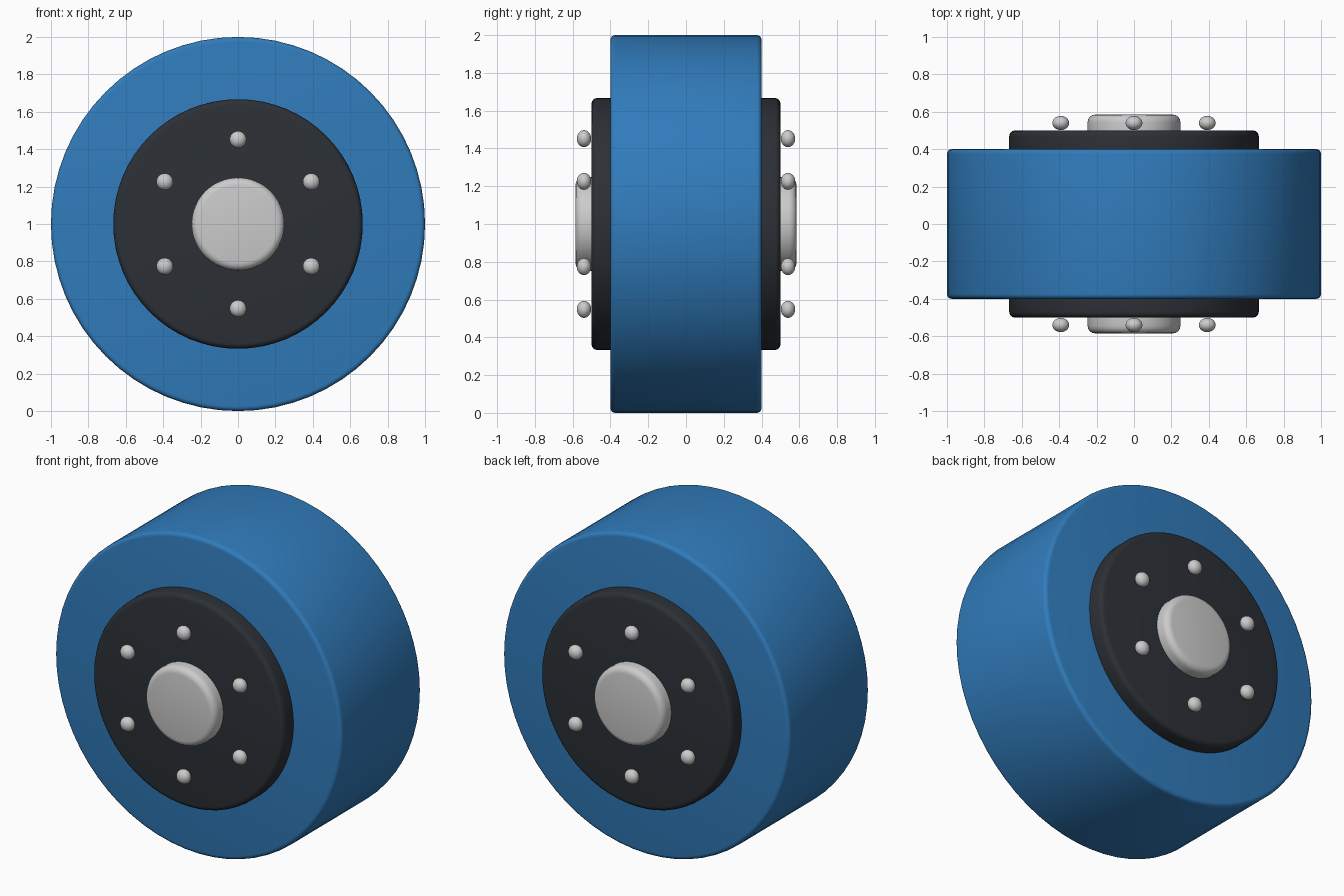
import bpy
from math import cos, sin, pi, radians

if "Cube" in bpy.data.objects:
    bpy.data.objects.remove(bpy.data.objects["Cube"])

CENTRE_Z = 1.0


def paint(name, rgb):
    mat = bpy.data.materials.new(name)
    mat.diffuse_color = (*rgb, 1)
    mat.use_nodes = True
    mat.node_tree.nodes["Principled BSDF"].inputs["Base Color"].default_value = mat.diffuse_color
    return mat


def rounded_disc(name, radius, y0, y1, bevel, mat=None, sides=64):
    # Cylinder along the axle (y) with rounded rims
    bpy.ops.mesh.primitive_cylinder_add(
        vertices=sides, radius=radius, depth=abs(y1 - y0),
        location=(0, (y0 + y1) / 2, CENTRE_Z), rotation=(pi / 2, 0, 0))
    obj = bpy.context.object
    obj.name = name
    mod = obj.modifiers.new("rounded_rim", 'BEVEL')
    mod.width = bevel
    mod.segments = 4
    mod.limit_method = 'ANGLE'
    mod.angle_limit = radians(40)
    bpy.ops.object.modifier_apply(modifier=mod.name)
    bpy.ops.object.shade_smooth_by_angle(angle=radians(35))
    if mat:
        obj.data.materials.append(mat)
    return obj


blue = paint("blue_tyre", (0.03, 0.20, 0.50))
dark = paint("dark_hub", (0.025, 0.03, 0.037))

# Wide tyre
rounded_disc("tyre", 1.0, -0.40, 0.40, 0.025, blue)

for side, s in (("front", -1), ("back", 1)):
    # Dark hub plate and grey axle cap on each face
    rounded_disc(f"{side}_hub_plate", 0.667, s * 0.34, s * 0.50, 0.03, dark)
    rounded_disc(f"{side}_axle_cap", 0.248, s * 0.42, s * 0.585, 0.04)

    # Ring of six domed bolts
    for i in range(6):
        a = pi / 2 + i * pi / 3
        bpy.ops.mesh.primitive_uv_sphere_add(
            segments=24, ring_count=12, radius=1,
            location=(0.452 * cos(a), s * 0.54, CENTRE_Z + 0.452 * sin(a)))
        bolt = bpy.context.object
        bolt.name = f"{side}_bolt_{i + 1}"
        bolt.scale = (0.045, 0.038, 0.045)
        bpy.ops.object.shade_smooth()
